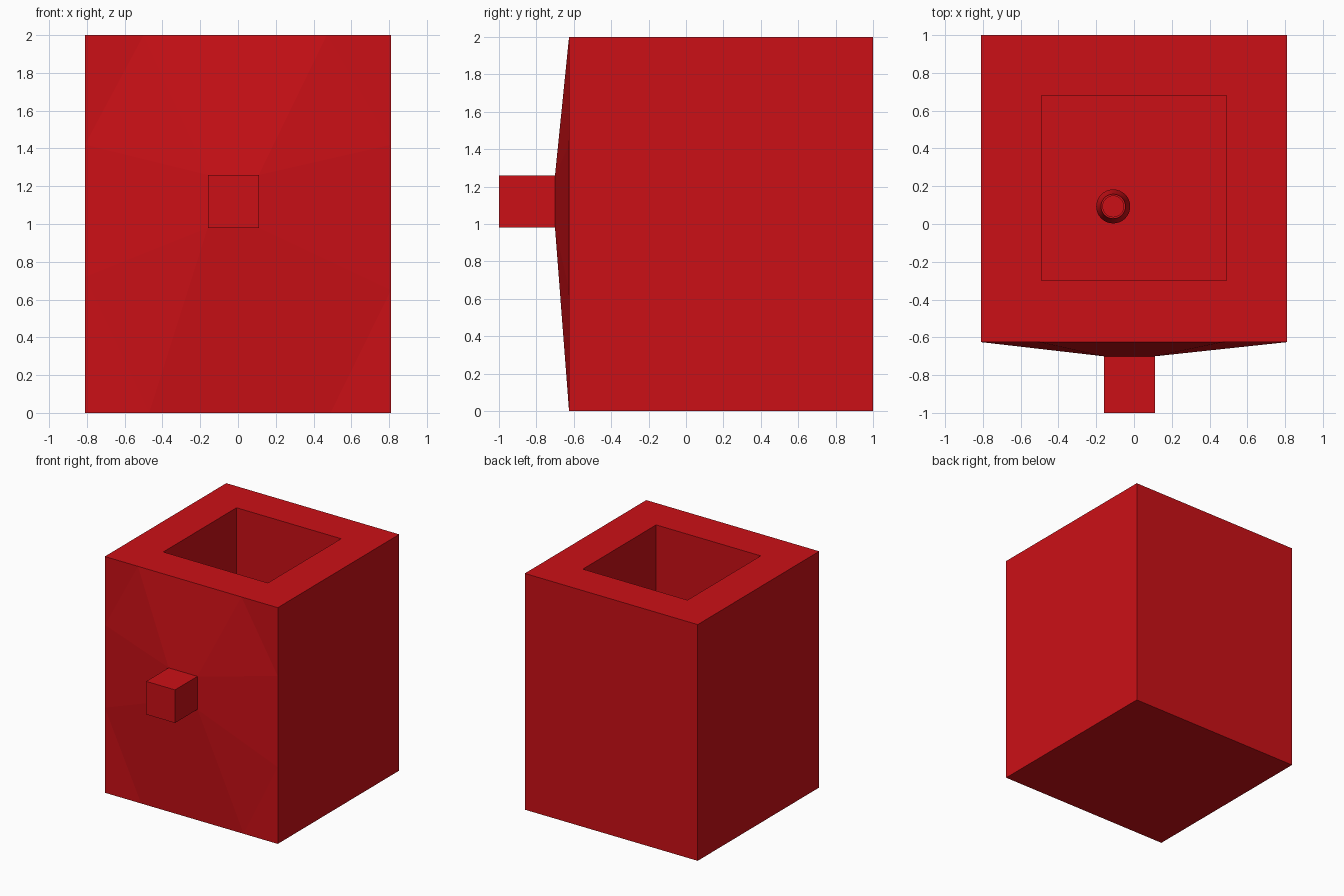
import bpy, bmesh, math

if "Cube" in bpy.data.objects:
    bpy.data.objects.remove(bpy.data.objects["Cube"])

red = bpy.data.materials.new("red")
red.diffuse_color = (0.6, 0.005, 0.008, 1)
red.use_nodes = True
red.node_tree.nodes["Principled BSDF"].inputs["Base Color"].default_value = red.diffuse_color


def finish(name, bm):
    bmesh.ops.remove_doubles(bm, verts=bm.verts, dist=1e-5)
    bmesh.ops.recalc_face_normals(bm, faces=bm.faces)
    me = bpy.data.meshes.new(name)
    bm.to_mesh(me)
    bm.free()
    me.materials.append(red)
    ob = bpy.data.objects.new(name, me)
    bpy.context.collection.objects.link(ob)
    return ob


def ring(bm, pts):
    return [bm.verts.new(p) for p in pts]


def bridge(bm, a, b):
    n = len(a)
    for i in range(n):
        bm.faces.new((a[i], a[(i + 1) % n], b[(i + 1) % n], b[i]))


# Body: box with a square well sunk into the top
W, F, B, H = 0.81, -0.625, 1.0, 2.0
FLOOR = 0.32
bm = bmesh.new()


def rect(x, y0, y1, z):
    return ring(bm, [(-x, y0, z), (x, y0, z), (x, y1, z), (-x, y1, z)])


bottom, top = rect(W, F, B, 0), rect(W, F, B, H)
rim, floor = rect(0.49, -0.30, 0.68, H), rect(0.49, -0.30, 0.68, FLOOR)
bm.faces.new(bottom)
bm.faces.new(floor)
for i in (1, 2, 3):
    j = (i + 1) % 4
    bm.faces.new((bottom[i], bottom[j], top[j], top[i]))
bridge(bm, top, rim)
bridge(bm, rim, floor)

# Bulged front with faceted slopes leading to the square spout
corners = ring(bm, [(-W, F, 0), (W, F, 0), (W, F, H), (-W, F, H)])
edge = ring(bm, [(x, F, z) for x, z in (
    (-0.47, 0), (0.49, 0), (W, 0.65), (W, 1.42),
    (0.47, H), (-0.50, H), (-W, 1.42), (-W, 0.72))])
sq = [(-0.16, 0.98), (0.11, 0.98), (0.11, 1.26), (-0.16, 1.26)]
base = ring(bm, [(x, -0.70, z) for x, z in sq])
tip = ring(bm, [(x, -1.0, z) for x, z in sq])
for i in range(4):
    j = (i + 1) % 4
    a, b, prev = edge[2 * i], edge[2 * i + 1], edge[2 * i - 1]
    bm.faces.new((a, b, base[j], base[i]))
    bm.faces.new((prev, a, base[i]))
    bm.faces.new((prev, corners[i], a))
bridge(bm, base, tip)
bm.faces.new(tip)
finish("body_with_spout", bm)

# Small round fitting standing on the floor of the well
bm = bmesh.new()
profile = [(0.09, 0), (0.09, 0.05), (0.08, 0.08), (0.065, 0.24),
           (0.055, 0.24), (0.055, 0.20)]
N = 32
loops = [ring(bm, [(-0.11 + r * math.cos(2 * math.pi * k / N),
                    0.093 + r * math.sin(2 * math.pi * k / N),
                    FLOOR + z) for k in range(N)]) for r, z in profile]
for a, b in zip(loops, loops[1:]):
    bridge(bm, a, b)
bm.faces.new(loops[0])
bm.faces.new(loops[-1])
fitting = finish("well_fitting", bm)
bpy.context.view_layer.objects.active = fitting
fitting.select_set(True)
bpy.ops.object.shade_smooth_by_angle(angle=math.radians(30))
